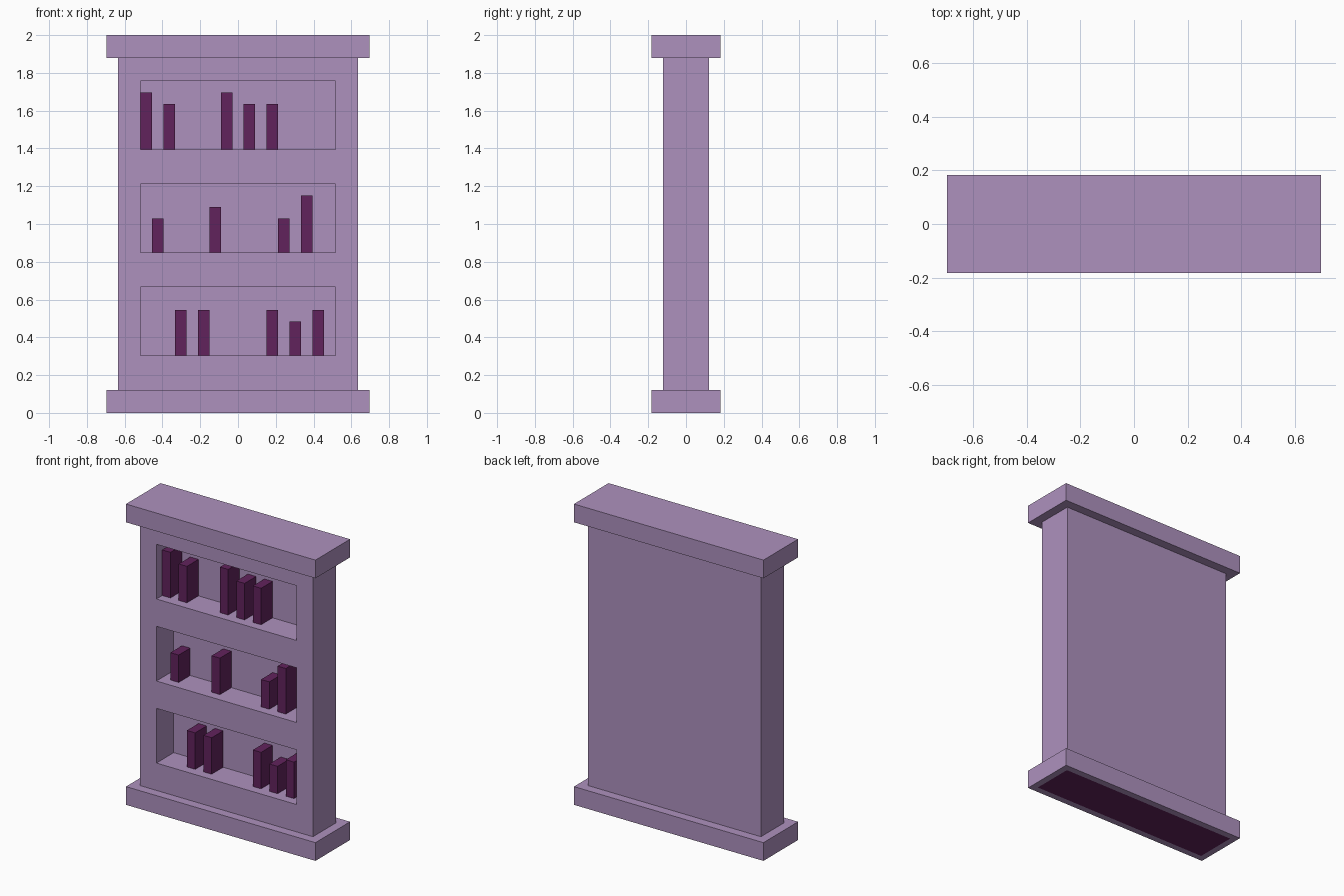
import bpy
import bmesh
from mathutils import Vector

cube = bpy.data.objects.get("Cube")
if cube:
    bpy.data.objects.remove(cube, do_unlink=True)

U = 2 / 33  # grid module: every dimension is a multiple of this


def make_material(name, rgb):
    mat = bpy.data.materials.new(name)
    mat.use_nodes = True
    mat.diffuse_color = (*rgb, 1)
    bsdf = next(n for n in mat.node_tree.nodes if n.type == 'BSDF_PRINCIPLED')
    bsdf.inputs["Base Color"].default_value = (*rgb, 1)
    return mat


lilac = make_material("lilac", (0.423, 0.283, 0.515))
plum = make_material("plum", (0.120, 0.016, 0.107))


def box(name, lo, hi, *mats):
    """Box between two corners given in modules."""
    lo, hi = Vector(lo) * U, Vector(hi) * U
    bm = bmesh.new()
    bmesh.ops.create_cube(bm, size=1)
    bmesh.ops.scale(bm, vec=hi - lo, verts=bm.verts)
    bmesh.ops.translate(bm, vec=(lo + hi) / 2, verts=bm.verts)
    mesh = bpy.data.meshes.new(name)
    bm.to_mesh(mesh)
    bm.free()
    for m in mats:
        mesh.materials.append(m)
    obj = bpy.data.objects.new(name, mesh)
    bpy.context.collection.objects.link(obj)
    return obj


# Plinth, with a dark panel inset in its underside
plinth = box("plinth", (-11.5, -3, 0), (11.5, 3, 2), lilac, plum)
bm = bmesh.new()
bm.from_mesh(plinth.data)
bm.normal_update()
under = min(bm.faces, key=lambda f: f.normal.z)
bmesh.ops.inset_region(bm, faces=[under], thickness=U)
under.material_index = 1
bm.to_mesh(plinth.data)
bm.free()

# Top cap
box("cap", (-11.5, -3, 31), (11.5, 3, 33), lilac)

# Cabinet body and its three shelf recesses
body = box("cabinet_body", (-10.5, -2, 2), (10.5, 2, 31), lilac)
shelf_floors = (5, 14, 23)
for z in shelf_floors:
    cutter = box("recess_cutter", (-8.5, -3, z), (8.5, 1, z + 6), lilac)
    cutter.hide_render = True
    mod = body.modifiers.new("recess", 'BOOLEAN')
    mod.operation = 'DIFFERENCE'
    mod.solver = 'EXACT'
    mod.object = cutter
    bpy.context.view_layer.objects.active = body
    with bpy.context.temp_override(object=body, active_object=body):
        bpy.ops.object.modifier_apply(modifier=mod.name)
    bpy.data.objects.remove(cutter, do_unlink=True)

# Books on each shelf, bottom to top: (slot, height)
shelves = (
    ((3, 4), (5, 4), (11, 4), (13, 3), (15, 4)),
    ((1, 3), (6, 4), (12, 3), (14, 5)),
    ((0, 5), (2, 4), (7, 5), (9, 4), (11, 4)),
)
for row, (z, books) in enumerate(zip(shelf_floors, shelves), 1):
    for n, (slot, height) in enumerate(books, 1):
        x = slot - 8.5
        box(f"book_{row}_{n}", (x, -1, z), (x + 1, 1, z + height), plum)
